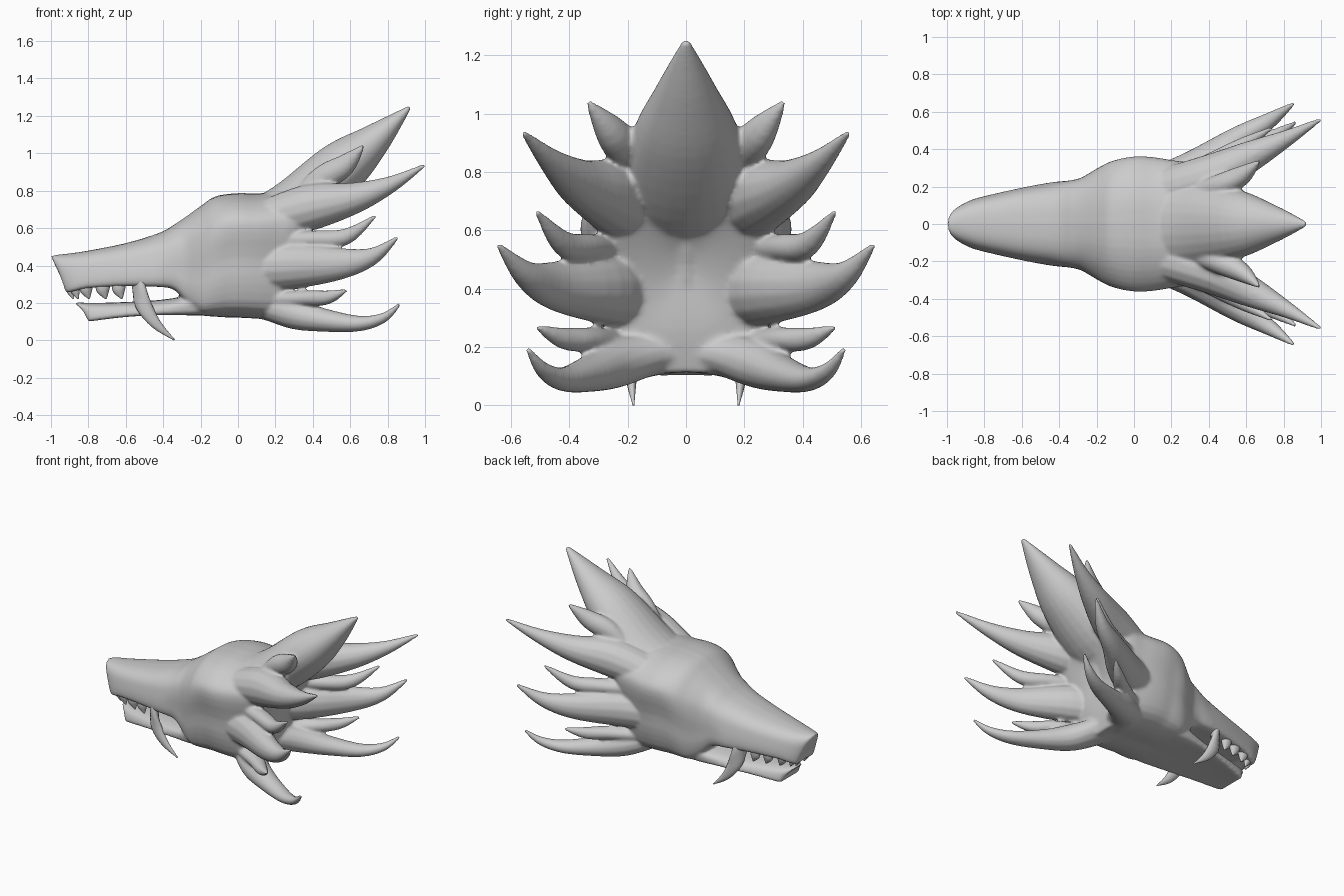
import bpy, bmesh, math
from mathutils import Vector


def spline(pts, n):
    """Catmull-Rom through tuples of any length."""
    out = []
    for i in range(len(pts) - 1):
        p = [pts[max(0, min(len(pts) - 1, i + k))] for k in (-1, 0, 1, 2)]
        for j in range(n):
            t = j / n
            out.append([0.5 * (2 * b + (c - a) * t + (2 * a - 5 * b + 4 * c - d) * t * t
                               + (3 * b - a - 3 * c + d) * t ** 3) for a, b, c, d in zip(*p)])
    out.append(list(pts[-1]))
    return out


def loft(bm, rings):
    vs = [[bm.verts.new(co) for co in r] for r in rings]
    n = len(vs[0])
    for a, b in zip(vs, vs[1:]):
        for i in range(n):
            bm.faces.new((a[i], a[(i + 1) % n], b[(i + 1) % n], b[i]))
    # fan caps
    for r in (vs[0], vs[-1]):
        c = bm.verts.new(sum((v.co for v in r), Vector()) / n)
        for i in range(n):
            bm.faces.new((r[i], r[(i + 1) % n], c))


def section(half):
    h = spline(half, 3)
    return h + [(-u, t) for u, t in reversed(h[1:-1])]


# cross-sections (width fraction, height fraction): skull with brow ridge, rounded snout
SKULL = section([(0, 1), (.36, .985), (.7, .925), (.95, .82), (1, .7),
                 (.92, .48), (.88, .27), (.74, .08), (.4, 0), (0, 0)])
SNOUT = section([(0, 1), (.4, .97), (.7, .88), (.88, .72), (.96, .5),
                 (1, .28), (.99, .1), (.88, 0), (.45, .02), (0, .03)])


def body(bm, stations):
    """Stations: x, half width, top, bottom, forward lean, backward lean."""
    rings = []
    for x, w, top, bot, lean, back in spline(stations, 4):
        k = max(0, min(1, (x + .45) / .4))
        ring = []
        for (u0, t0), (u1, t1) in zip(SNOUT, SKULL):
            u, t = u0 + (u1 - u0) * k, t0 + (t1 - t0) * k
            ring.append(Vector((x + lean * (1 - t) + back * (t * t - 1), u * w,
                                bot + (top - bot) * t)))
        rings.append(ring)
    loft(bm, rings)


def spike(bm, pts, mirror=True, sides=14):
    """Points: x, y, z, half height, half thickness."""
    path = spline(pts, 5)
    for s in ((1, -1) if mirror else (1,)):
        rings = []
        for i, (x, y, z, a, b) in enumerate(path):
            p0, p1 = path[max(0, i - 1)], path[min(len(path) - 1, i + 1)]
            tan = (Vector(p1[:3]) - Vector(p0[:3])).normalized()
            side = tan.cross(Vector((0, 0, 1))).normalized()
            up = side.cross(tan)
            a, b = max(a, .004), max(b, .004)
            ring = []
            for k in range(sides):
                ang = 2 * math.pi * k / sides
                q = Vector((x, y, z)) + up * a * math.cos(ang) + side * b * math.sin(ang)
                q.y *= s
                ring.append(q)
            rings.append(ring)
        loft(bm, rings)


def finish(bm, name):
    bmesh.ops.recalc_face_normals(bm, faces=bm.faces)
    me = bpy.data.meshes.new(name)
    bm.to_mesh(me)
    bm.free()
    for p in me.polygons:
        p.use_smooth = True
    ob = bpy.data.objects.new(name, me)
    bpy.context.collection.objects.link(ob)
    return ob


# head: snout, skull and sloping back
bm = bmesh.new()
body(bm, [
    (-1.0, .06, .45, .3, .07, 0), (-.975, .09, .457, .257, .055, 0),
    (-.9, .122, .465, .262, .02, 0), (-.8, .148, .48, .28, 0, 0),
    (-.6, .193, .52, .29, 0, 0), (-.42, .226, .575, .285, 0, 0),
    (-.34, .238, .62, .265, 0, 0), (-.28, .254, .66, .2, 0, 0),
    (-.2, .3, .718, .135, 0, 0), (-.12, .338, .77, .127, 0, 0),
    (0, .36, .787, .125, 0, 0), (.1, .357, .785, .12, 0, 0),
    (.22, .34, .795, .115, 0, .03), (.38, .322, .815, .115, 0, .14),
    (.55, .265, .835, .13, 0, .3), (.5, .15, .76, .26, 0, .22),
    (.34, .03, .56, .4, 0, .05)])

# lower jaw
body(bm, [
    (-.875, .06, .2, .15, .06, 0), (-.85, .085, .203, .1, .05, 0),
    (-.78, .115, .2, .103, 0, 0), (-.6, .16, .205, .125, 0, 0),
    (-.4, .2, .218, .135, 0, 0), (-.2, .24, .25, .132, 0, 0), (0, .25, .28, .14, 0, 0)])

# central crest
spike(bm, [(.08, 0, .62, .12, .22), (.3, 0, .715, .15, .23), (.55, 0, .92, .145, .185),
           (.73, 0, 1.07, .09, .11), (.92, 0, 1.248, .01, .015)], mirror=False, sides=24)

# large side spikes: upper, middle, jaw
spike(bm, [(.1, .16, .63, .1, .12), (.38, .245, .71, .125, .12), (.62, .36, .76, .085, .085),
           (.82, .46, .835, .045, .045), (1.0, .56, .937, .01, .01)])
spike(bm, [(.05, .16, .39, .13, .12), (.3, .275, .4, .125, .11), (.55, .45, .41, .085, .07),
           (.72, .55, .45, .047, .045), (.855, .645, .552, .01, .01)])
spike(bm, [(.14, 0, .19, .075, .1), (.2, .14, .175, .08, .105), (.31, .25, .14, .083, .09),
           (.46, .33, .108, .063, .07), (.65, .42, .09, .042, .05),
           (.78, .49, .122, .027, .03), (.865, .543, .195, .01, .01)])

# small spikes in between: ear, cheek, jaw
spike(bm, [(.28, .16, .74, .02, .03), (.44, .2, .86, .065, .06),
           (.57, .255, .935, .06, .055), (.67, .335, 1.04, .01, .01)])
spike(bm, [(.22, .24, .54, .045, .05), (.42, .33, .54, .048, .055),
           (.58, .42, .555, .044, .042), (.735, .512, .665, .01, .01)])
spike(bm, [(.17, .22, .22, .035, .04), (.36, .32, .225, .042, .05),
           (.48, .42, .23, .038, .037), (.58, .51, .267, .01, .01)])

# fuse everything into one smooth skin
head = finish(bm, "head")
rm = head.modifiers.new("fuse", 'REMESH')
rm.mode = 'VOXEL'
rm.voxel_size = .009
rm.use_smooth_shade = True
sm = head.modifiers.new("soften", 'SMOOTH')
sm.factor = .5
sm.iterations = 10

# long fangs
bm = bmesh.new()
spike(bm, [(-.535, .155, .32, .055, .03), (-.51, .182, .2, .046, .025),
           (-.44, .187, .09, .028, .018), (-.34, .18, .002, .003, .003)])
finish(bm, "fangs")

# short upper teeth
bm = bmesh.new()
for x, y, r in ((-.895, .045, .025), (-.87, .07, .028), (-.81, .1, .036),
                (-.72, .125, .038), (-.635, .145, .036)):
    spike(bm, [(x - .005, y, .3, r, r * .7), (x, y, .265, r * .9, r * .6),
               (x + .015, y, .222, .004, .004)], sides=10)
finish(bm, "upper_teeth")
